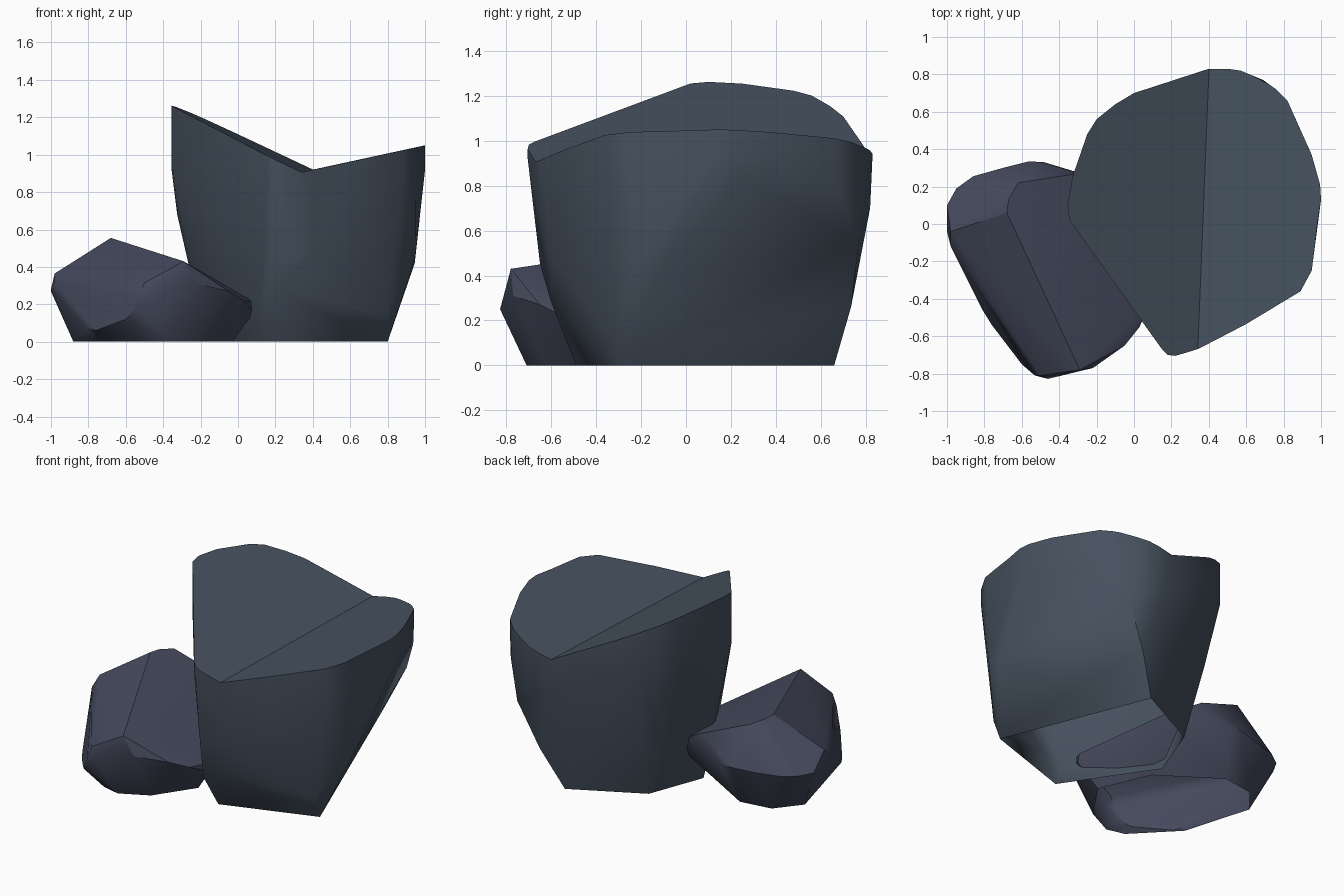
import bpy, bmesh, math

if "Cube" in bpy.data.objects:
    bpy.data.objects.remove(bpy.data.objects["Cube"])


def finish(ob, color, angle):
    # open underside, colour and shading
    bm = bmesh.new()
    bm.from_mesh(ob.data)
    under = [f for f in bm.faces if all(abs(v.co.z) < .002 for v in f.verts)]
    bmesh.ops.delete(bm, geom=under, context='FACES')
    bm.to_mesh(ob.data)
    bm.free()
    mat = bpy.data.materials.new(ob.name + "_stone")
    mat.diffuse_color = (*color, 1)
    mat.use_nodes = True
    mat.node_tree.nodes["Principled BSDF"].inputs["Base Color"].default_value = mat.diffuse_color
    ob.data.materials.clear()
    ob.data.materials.append(mat)
    bpy.ops.object.select_all(action='DESELECT')
    ob.select_set(True)
    bpy.context.view_layer.objects.active = ob
    bpy.ops.object.shade_smooth_by_angle(angle=math.radians(angle))
    # keep the creases between top slopes crisp
    bm = bmesh.new()
    bm.from_mesh(ob.data)
    for e in bm.edges:
        if (len(e.link_faces) == 2 and e.calc_face_angle() > .3
                and all(f.normal.z > .5 for f in e.link_faces)):
            e.smooth = False
    bm.to_mesh(ob.data)
    bm.free()


def hull(name, points):
    bm = bmesh.new()
    for p in points:
        bm.verts.new(p)
    res = bmesh.ops.convex_hull(bm, input=bm.verts[:])
    junk = {g for g in res['geom_interior'] + res['geom_unused']
            if isinstance(g, bmesh.types.BMVert) and g.is_valid}
    bmesh.ops.delete(bm, geom=list(junk), context='VERTS')
    bmesh.ops.dissolve_limit(bm, angle_limit=math.radians(2),
                             verts=bm.verts[:], edges=bm.edges[:])
    bmesh.ops.recalc_face_normals(bm, faces=bm.faces[:])
    me = bpy.data.meshes.new(name)
    bm.to_mesh(me)
    bm.free()
    ob = bpy.data.objects.new(name, me)
    bpy.context.collection.objects.link(ob)
    return ob


# Tall rock: chipped outline, tapering to a small flat base
rim = [(.15, -.67), (.18, -.70), (.22, -.705), (.34, -.67), (.60, -.535), (.89, -.36),
       (.95, -.25), (1.0, .13), (.995, .21), (.95, .37), (.82, .66), (.76, .72),
       (.57, .82), (.50, .83), (.40, .83), (0, .70), (-.10, .64), (-.20, .56),
       (-.25, .48), (-.33, .25), (-.355, .10), (-.345, .02)]
base = [(.80, -.29), (.42, .66), (-.03, .43), (-.17, .06), (.20, -.49)]
mid = [(.947, -.22, .45), (.945, -.12, .42), (.97, .25, .83), (.80, .68, .77),
       (.45, .82, .70), (.55, .735, .26), (.69, .77, .55), (.18, -.65, .45),
       (.20, -.60, .28), (.12, -.53, .17), (.42, -.60, .48), (.80, -.35, .15),
       (-.325, .12, .68), (-.255, .14, .42), (-.13, .50, .5)]
tall = hull("tall_rock", [(x, y, z) for x, y in rim for z in (.92, 1.4)]
            + [(x, y, 0) for x, y in base] + mid)

# Wedge that splits the top into two slopes meeting in a valley
profile = [(0, 0), (1.5, .326), (1.5, 2), (-1.5, 2), (-1.5, .72)]
bm = bmesh.new()
ends = [[bm.verts.new((cx + x, y, cz + z)) for x, z in profile]
        for cx, y, cz in ((.328, -1, .903), (.408, 1, .922))]
for loop in ends:
    bm.faces.new(loop)
for i in range(5):
    j = (i + 1) % 5
    bm.faces.new((ends[0][i], ends[0][j], ends[1][j], ends[1][i]))
bmesh.ops.recalc_face_normals(bm, faces=bm.faces[:])
me = bpy.data.meshes.new("top_cutter")
bm.to_mesh(me)
bm.free()
cutter = bpy.data.objects.new("top_cutter", me)
cutter.hide_render = True
bpy.context.collection.objects.link(cutter)
mod = tall.modifiers.new("valley", 'BOOLEAN')
mod.operation, mod.solver, mod.object = 'DIFFERENCE', 'EXACT', cutter
bpy.context.view_layer.objects.active = tall
bpy.ops.object.modifier_apply(modifier=mod.name)
bpy.data.objects.remove(cutter)
finish(tall, (.062, .084, .115), 50)

# Low rock: ridged top, steep flat front facet, widest low down
top = [(-.68, .06, .555), (-.67, .13, .55), (-.62, .22, .535), (-.29, -.78, .43),
       (-.30, .27, .41), (-.98, -.04, .365), (-.98, -.12, .315), (-.50, -.81, .315)]
belt = [(-1, .10, .27), (-1, -.04, .28), (-.95, .19, .27), (-.86, .255, .27),
        (-.70, .30, .27), (-.56, .335, .28), (-.48, .33, .28), (-.05, .20, .26),
        (.09, -.40, .21), (.085, -.42, .16), (.03, -.55, .22), (-.05, -.65, .27),
        (-.22, -.77, .31), (-.46, -.828, .25), (-.53, -.81, .24), (-.55, -.79, .17),
        (-.60, -.75, .12), (-.76, -.54, .06), (-.81, -.46, .075)]
foot = [(-.88, .02), (-.75, -.42), (-.50, -.68), (-.38, -.71), (-.20, -.62),
        (-.03, -.37), (-.17, -.04), (-.54, .21), (-.75, .18)]
low = hull("low_rock", top + belt + [(x, y, 0) for x, y in foot])
finish(low, (.06, .068, .11), 28)
